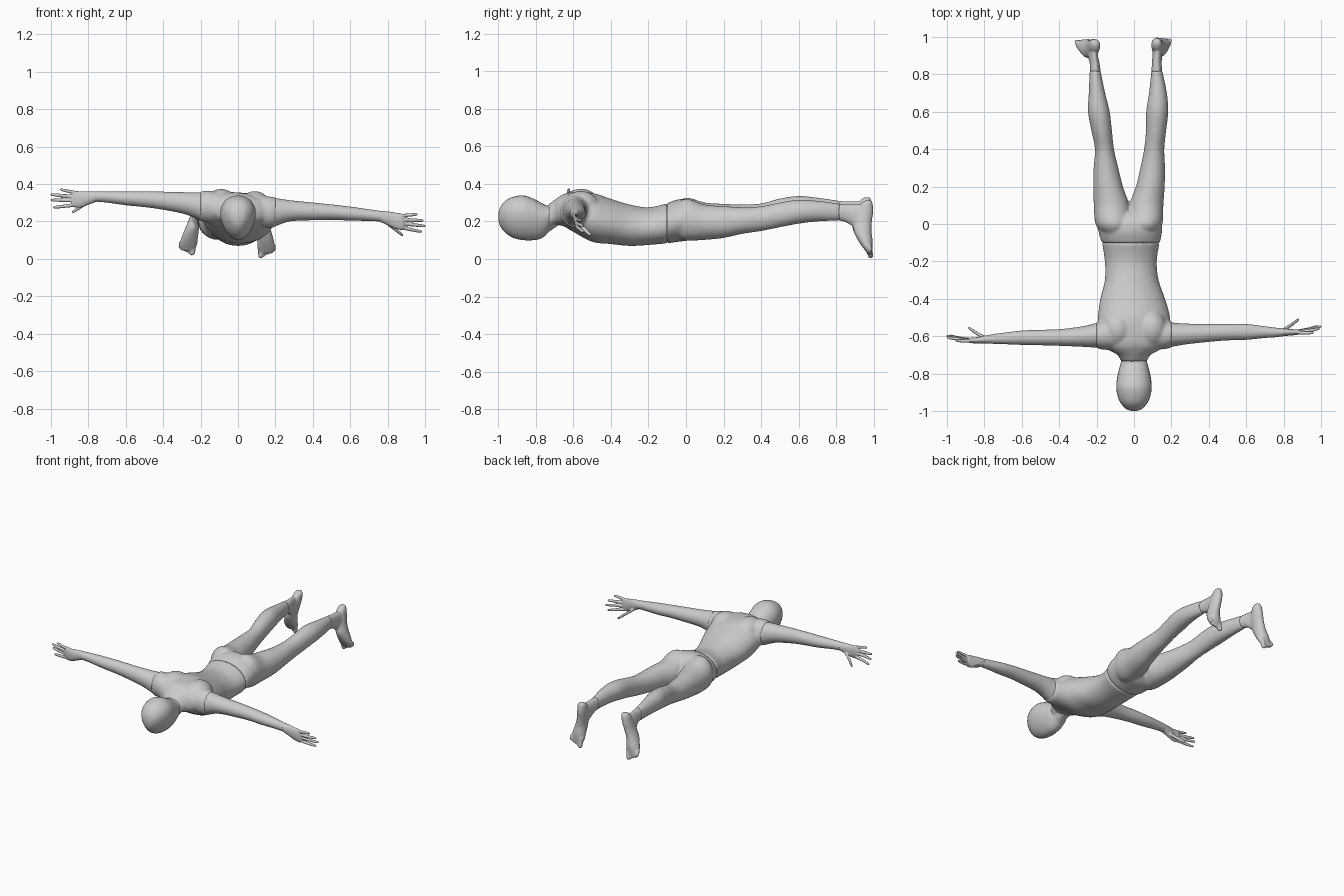
import bpy, bmesh, math
from mathutils import Vector

grey = bpy.data.materials.new("plain grey")
grey.diffuse_color = (0.6, 0.6, 0.6, 1)
N = 32


def catmull(p, q, r, s, t):
    return [0.5 * (2*b + (c - a)*t + (2*a - 5*b + 4*c - d)*t*t + (3*b - a - 3*c + d)*t**3)
            for a, b, c, d in zip(p, q, r, s)]


def loft(bm, axis, rows, steps=5, egg=0.0, shear=0.0, n=N):
    """Closed skin through ellipses; row = position on axis, two centres, two radii."""
    order = {"x": (1, 2, 0), "y": (0, 2, 1), "z": (0, 1, 2)}[axis]
    fine = []
    for i in range(len(rows) - 1):
        p, s = rows[max(i - 1, 0)], rows[min(i + 2, len(rows) - 1)]
        fine += [catmull(p, rows[i], rows[i + 1], s, k / steps) for k in range(steps)]
    fine.append(rows[-1])
    rings = []
    for t, a, b, ra, rb in fine:
        ring = []
        for k in range(n):
            w = 2 * math.pi * k / n
            da = ra * math.cos(w) * (1 + egg * math.sin(w))
            co = Vector((0, 0, 0))
            co[order[0]], co[order[1]], co[order[2]] = a + da, b + rb * math.sin(w) + shear * da, t
            ring.append(bm.verts.new(co))
        rings.append(ring)
    faces = [bm.faces.new((r[k], r[(k + 1) % n], s[(k + 1) % n], s[k]))
             for r, s in zip(rings, rings[1:]) for k in range(n)]
    faces += [bm.faces.new(rings[0]), bm.faces.new(rings[-1])]
    bmesh.ops.recalc_face_normals(bm, faces=faces)


def ellipsoid(bm, centre, radii):
    made = bmesh.ops.create_uvsphere(bm, u_segments=24, v_segments=16, radius=1)["verts"]
    for v in made:
        v.co = Vector(c + r * q for c, r, q in zip(centre, radii, v.co))


def finish(bm, name, voxel=0, rounds=4):
    me = bpy.data.meshes.new(name)
    bm.to_mesh(me)
    bm.free()
    me.materials.append(grey)
    ob = bpy.data.objects.new(name, me)
    bpy.context.collection.objects.link(ob)
    bpy.ops.object.select_all(action="DESELECT")
    ob.select_set(True)
    bpy.context.view_layer.objects.active = ob
    bpy.ops.object.shade_smooth_by_angle(angle=math.radians(50))
    if voxel:  # fuse the overlapping volumes into one skin
        m = ob.modifiers.new("fuse", "REMESH")
        m.mode, m.voxel_size, m.use_smooth_shade = "VOXEL", voxel, True
        m = ob.modifiers.new("soften", "SMOOTH")
        m.factor, m.iterations = 0.5, rounds


# head with neck
bm = bmesh.new()
loft(bm, "y", [(-1.0, 0, .225, .010, .012), (-.99, 0, .225, .040, .050), (-.96, 0, .225, .068, .087),
               (-.92, 0, .222, .086, .109), (-.87, 0, .22, .093, .119), (-.82, 0, .212, .088, .112),
               (-.78, 0, .205, .079, .099), (-.75, 0, .206, .072, .082), (-.73, 0, .215, .067, .070),
               (-.68, 0, .24, .067, .060)], egg=0.2)
finish(bm, "head")

# torso with shoulder stubs and shoulder blades
bm = bmesh.new()
loft(bm, "y", [(-.735, 0, .222, .069, .067), (-.70, 0, .247, .088, .068), (-.68, 0, .255, .125, .074),
               (-.65, 0, .26, .165, .086), (-.60, 0, .25, .19, .105), (-.50, 0, .222, .193, .130),
               (-.40, -.007, .2, .173, .120), (-.30, -.012, .18, .144, .110),
               (-.20, -.017, .175, .139, .100), (-.10, -.017, .19, .154, .106)], shear=-.07)
for s, z, y in ((-1, .28, -.595), (1, .25, -.592)):
    loft(bm, "x", [(s*.203, y, z, .067, .077), (s*.16, y, z, .077, .085), (s*.05, y, .265, .08, .08)])
    ellipsoid(bm, (s*.09, -.56, .285 - s*.006), (.085, .10, .083))
finish(bm, "torso", .008)

# hips and both legs in one skin
bm = bmesh.new()
loft(bm, "y", [(-.102, -.017, .19, .155, .107), (-.04, -.02, .205, .170, .113),
               (.02, -.026, .207, .165, .105), (.065, -.028, .205, .09, .065)])
loft(bm, "y", [(-.06, -.1, .205, .065, .08), (0, -.11, .215, .096, .112), (.1, -.12, .205, .095, .096),
               (.2, -.138, .21, .079, .084), (.3, -.15, .218, .066, .073), (.4, -.158, .23, .051, .066),
               (.5, -.173, .254, .055, .068), (.6, -.188, .27, .058, .066), (.7, -.198, .27, .044, .057),
               (.82, -.208, .264, .029, .046)])
loft(bm, "y", [(-.06, .055, .2, .065, .08), (0, .062, .21, .09, .112), (.1, .066, .196, .091, .094),
               (.2, .087, .197, .077, .085), (.3, .1, .205, .066, .071), (.4, .108, .215, .054, .066),
               (.5, .118, .235, .054, .066), (.6, .124, .252, .059, .064), (.7, .128, .255, .048, .055),
               (.82, .122, .25, .029, .045)])
finish(bm, "hips_and_legs", .008)

# arms
arms = {
    "right_arm": [(-.2, -.595, .28, .066, .075), (-.28, -.602, .297, .054, .059), (-.4, -.607, .311, .044, .048),
                  (-.5, -.607, .319, .041, .042), (-.6, -.608, .324, .038, .037), (-.7, -.612, .331, .030, .030),
                  (-.762, -.615, .333, .025, .027)],
    "left_arm": [(.2, -.592, .25, .065, .075), (.28, -.588, .257, .055, .056), (.4, -.582, .254, .048, .047),
                 (.5, -.578, .25, .044, .041), (.6, -.577, .242, .042, .037), (.7, -.578, .234, .031, .031),
                 (.762, -.58, .228, .025, .028)]}
for name, rows in arms.items():
    bm = bmesh.new()
    loft(bm, "x", rows)
    finish(bm, name)


# hands: flat palm, four fingers and a thumb, each finger from base to tip
def hand(name, palm, fingers):
    bm = bmesh.new()
    loft(bm, "x", palm)
    s = math.copysign(1, palm[0][0])
    for base, tip, r in fingers:
        a, b = Vector(base), Vector(tip)
        mid = a.lerp(b, .5)
        end = a.lerp(b, .93)
        loft(bm, "x", [(a.x, a.y, a.z, r, r), (mid.x, mid.y - .003, mid.z, r, r),
                       (end.x, end.y, end.z, r*.8, r*.8), (b.x + s*.003, b.y, b.z, r*.3, r*.3)], n=16)
    finish(bm, name, .004, 2)


hand("right_hand",
     [(-.758, -.615, .333, .025, .028), (-.80, -.618, .325, .021, .036), (-.84, -.622, .318, .017, .043),
      (-.875, -.622, .32, .014, .044), (-.89, -.622, .321, .008, .036)],
     [((-.86, -.622, .352), (-.95, -.624, .371), .009), ((-.87, -.622, .332), (-1, -.606, .344), .0095),
      ((-.87, -.622, .312), (-1, -.598, .315), .0095), ((-.86, -.62, .29), (-.985, -.598, .275), .0095),
      ((-.79, -.612, .312), (-.885, -.555, .25), .011)])
hand("left_hand",
     [(.758, -.58, .228, .025, .029), (.80, -.579, .217, .021, .037), (.84, -.579, .205, .017, .043),
      (.875, -.578, .198, .014, .044), (.89, -.577, .196, .008, .036)],
     [((.86, -.578, .23), (.958, -.582, .238), .009), ((.87, -.578, .21), (.99, -.56, .205), .0095),
      ((.87, -.577, .19), (1, -.548, .175), .0095), ((.86, -.576, .17), (.982, -.547, .145), .0095),
      ((.79, -.572, .197), (.88, -.51, .127), .011)])


# feet: ankle, upright foot and five toes; the other foot is mirrored and splayed
def foot(name, mirrored):
    bm = bmesh.new()
    loft(bm, "y", [(.815, .122, .25, .029, .044), (.86, .122, .242, .026, .050),
                   (.91, .125, .225, .026, .066), (.96, .127, .22, .026, .07)])
    loft(bm, "z", [(.314, .122, .972, .014, .012), (.295, .122, .963, .027, .031), (.25, .124, .952, .031, .045),
                   (.2, .13, .943, .033, .047), (.15, .14, .941, .037, .047), (.1, .147, .955, .044, .039),
                   (.06, .15, .968, .047, .025), (.03, .149, .978, .036, .012)])
    for k in range(5):
        x, z, r = .122 + .0175*k, .004 + .009*k, .0145 if k == 0 else .0095
        loft(bm, "z", [(.075, x, .975, r, r), (z + .02, x, .982, r, r),
                       (z + .005, x, .984, r*.8, r*.8), (z, x, .984, r*.35, r*.35)], n=16)
    if mirrored:
        for v in bm.verts:
            x, y, z = v.co
            splay = max(0, .3 - z) * max(0, min(1, (y - .82) / .08))
            v.co = (-x - .085 - .13*splay, y - .007 * (y > .87), z + .015)
        bmesh.ops.reverse_faces(bm, faces=bm.faces[:])
    finish(bm, name, .005, 3)


foot("left_foot", False)
foot("right_foot", True)
